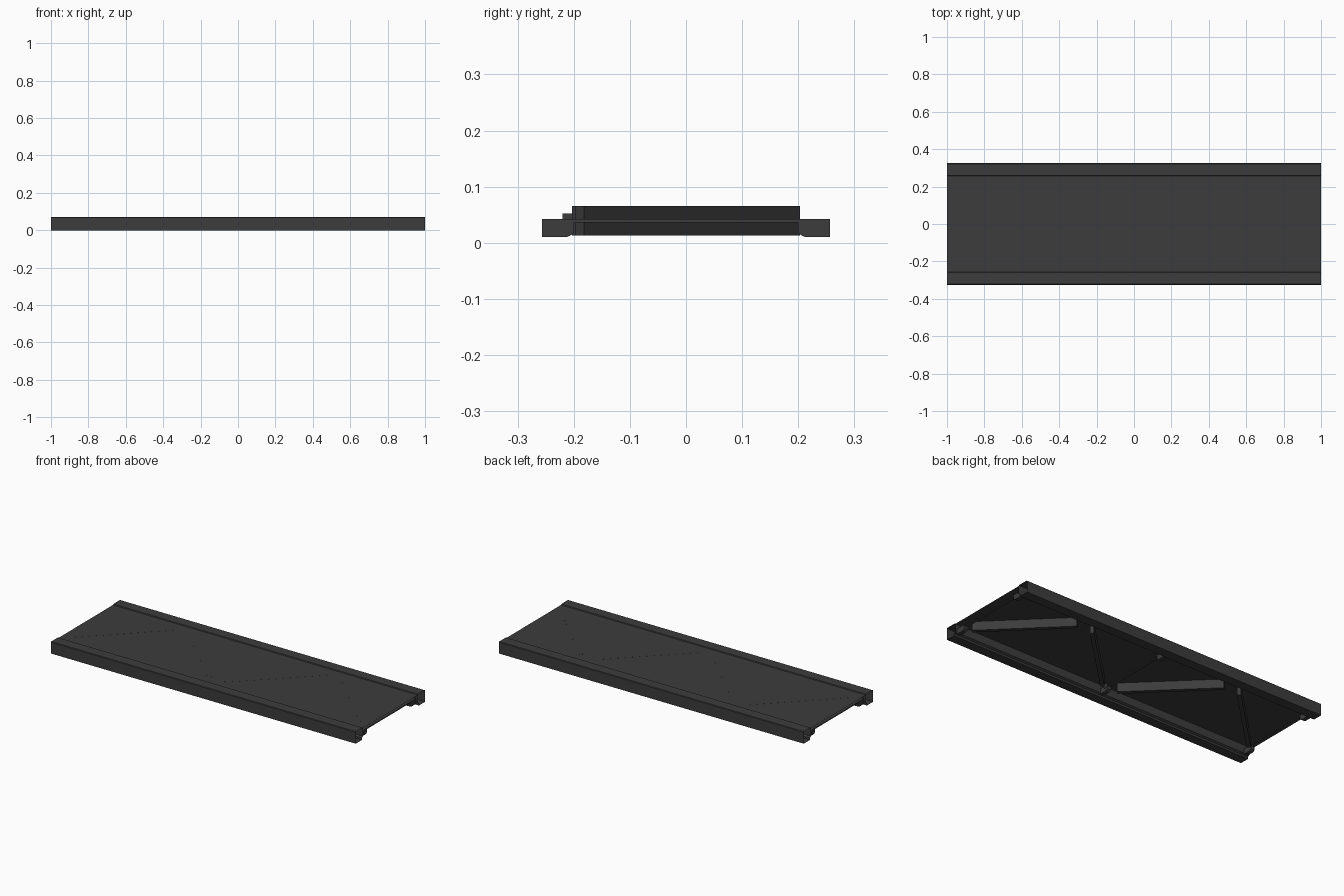
import bpy, bmesh, math
from mathutils import Matrix, Vector

if "Cube" in bpy.data.objects:
    bpy.data.objects.remove(bpy.data.objects["Cube"])

mat = bpy.data.materials.new("dark_metal")
mat.diffuse_color = (0.045, 0.045, 0.045, 1)
mat.use_nodes = True
mat.node_tree.nodes["Principled BSDF"].inputs["Base Color"].default_value = mat.diffuse_color

def finish(name, bm):
    bmesh.ops.recalc_face_normals(bm, faces=bm.faces)
    me = bpy.data.meshes.new(name)
    bm.to_mesh(me)
    bm.free()
    ob = bpy.data.objects.new(name, me)
    me.materials.append(mat)
    bpy.context.collection.objects.link(ob)
    return ob

def sweep_x(name, profile, closed=False):
    """Extrude a (y, z) profile along the full length as an open-ended sheet."""
    bm = bmesh.new()
    rows = [[bm.verts.new((x, y, z)) for y, z in profile] for x in (-1, 1)]
    n = len(profile)
    for i in range(n if closed else n - 1):
        j = (i + 1) % n
        bm.faces.new((rows[0][i], rows[0][j], rows[1][j], rows[1][i]))
    return finish(name, bm)

def box(name, centre, size, angle=0):
    bm = bmesh.new()
    m = (Matrix.Translation(centre) @ Matrix.Rotation(angle, 4, 'Z')
         @ Matrix.Diagonal((*size, 1)))
    bmesh.ops.create_cube(bm, size=1, matrix=m)
    return finish(name, bm)

def bracket(name, x, side):
    """Solid end bracket with a clipped lower inner corner."""
    prof = [(0.257, 0.01), (0.213, 0.01), (0.206, 0.013), (0.2, 0.018),
            (0.2, 0.036), (0.257, 0.036)]
    bm = bmesh.new()
    f = bm.faces.new([bm.verts.new((x - 0.012, side * y, z)) for y, z in prof])
    ext = bmesh.ops.extrude_face_region(bm, geom=[f])
    bmesh.ops.translate(bm, vec=(0.024, 0, 0),
                        verts=[v for v in ext["geom"] if isinstance(v, bmesh.types.BMVert)])
    return finish(name, bm)

# Deck skin, slightly below the rail tops
sweep_x("deck_panel", [(-0.257, 0.0655), (0.257, 0.0655)])

# Hollow side rails with a stepped lower inner edge
rail = [(0.257, 0.0655), (0.26, 0.07), (0.322, 0.07), (0.325, 0.067),
        (0.325, 0.0), (0.268, 0.0), (0.268, 0.012), (0.257, 0.018)]
for label, s in (("front", -1), ("back", 1)):
    sweep_x(label + "_rail", [(s * y, z) for y, z in rail], closed=True)

# Zigzag diagonal stiffeners under the deck
ends = [((-0.94, -0.19), (-0.55, 0.195)), ((-0.45, 0.195), (-0.05, -0.195)),
        ((0.05, -0.195), (0.45, 0.195)), ((0.55, 0.195), (0.94, -0.19))]
for i, (a, b) in enumerate(ends):
    a, b = Vector(a), Vector(b)
    d, c = b - a, (a + b) / 2
    box(f"diagonal_brace_{i}", (c.x, c.y, 0.0395), (d.length, 0.022, 0.0525),
        math.atan2(d.y, d.x))

# Thin cross bars with brackets where they meet the rails
for i, x in enumerate((-0.975, 0, 0.975)):
    box(f"cross_bar_{i}", (x, 0, 0.039), (0.024, 0.514, 0.006))
    for label, s in (("front", -1), ("back", 1)):
        bracket(f"{label}_bracket_{i}", x, s)

# Small locking tab on the front side
box("locking_tab", (0, -0.21, 0.04), (0.03, 0.02, 0.025))
